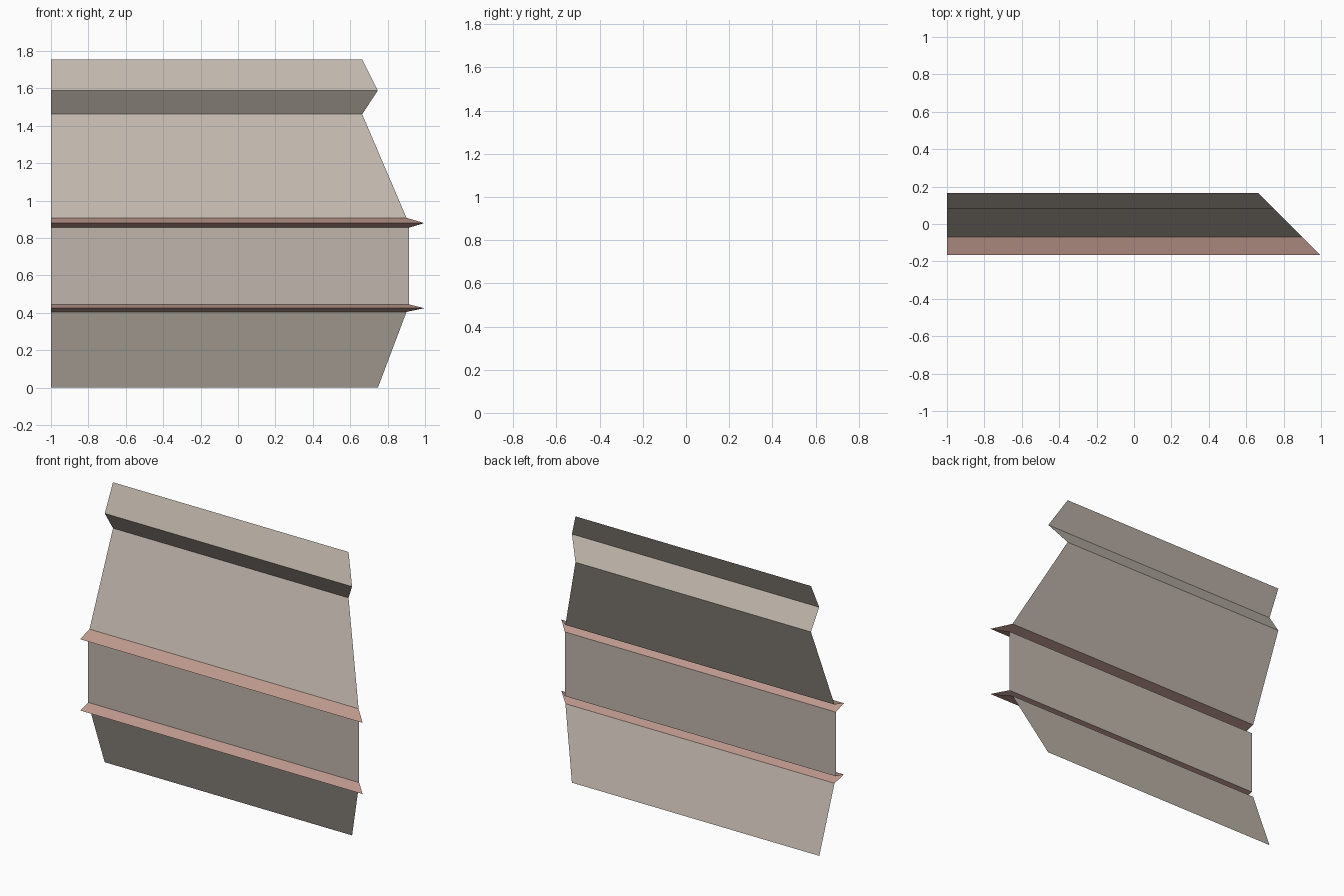
import bpy, bmesh

if "Cube" in bpy.data.objects:
    bpy.data.objects.remove(bpy.data.objects["Cube"])

LEFT = -1.0
MITRE = 0.831          # right end is cut at 45 degrees: x = MITRE - y


def material(name, srgb):
    m = bpy.data.materials.new(name)
    m.diffuse_color = [((c / 255 + 0.055) / 1.055) ** 2.4 for c in srgb] + [1]
    m.use_nodes = True
    m.node_tree.nodes["Principled BSDF"].inputs["Base Color"].default_value = m.diffuse_color
    return m


plaster = material("warm grey", (192, 182, 172))
trim = material("dusty pink", (196, 158, 146))


def strip(name, profile, mat):
    """Open sheet swept along x from a (y, z) profile, mitred on the right."""
    bm = bmesh.new()
    rows = [(bm.verts.new((LEFT, y, z)), bm.verts.new((MITRE - y, y, z)))
            for y, z in profile]
    for (l0, r0), (l1, r1) in zip(rows, rows[1:]):
        bm.faces.new((l0, r0, r1, l1))
    mesh = bpy.data.meshes.new(name)
    bm.to_mesh(mesh)
    bm.free()
    mesh.materials.append(mat)
    bpy.context.collection.objects.link(bpy.data.objects.new(name, mesh))


# Wall panels, bottom to top
strip("lower_panel", [(0.083, 0), (-0.07, 0.405)], plaster)
strip("middle_panel", [(-0.083, 0.445), (-0.083, 0.855)], plaster)
strip("upper_panel_and_cornice",
      [(-0.07, 0.908), (0.167, 1.462), (0.084, 1.588), (0.167, 1.755)], plaster)

# Projecting V-shaped ledges
strip("lower_ledge", [(-0.07, 0.405), (-0.165, 0.425), (-0.083, 0.445)], trim)
strip("upper_ledge", [(-0.083, 0.855), (-0.165, 0.88), (-0.07, 0.908)], trim)
